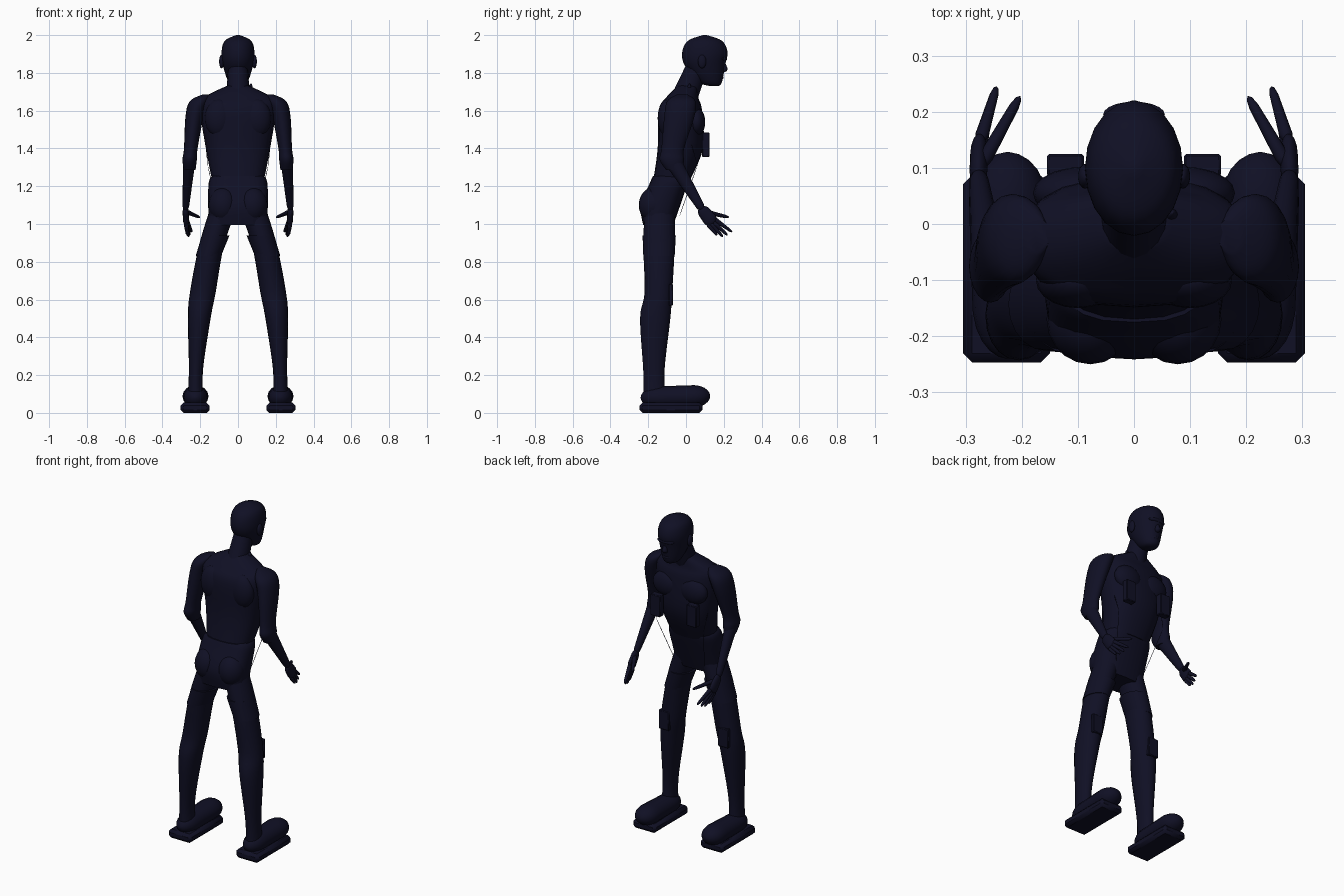
import bpy, bmesh, math
from mathutils import Vector

default_cube = bpy.data.objects.get("Cube")
if default_cube:
    bpy.data.objects.remove(default_cube, do_unlink=True)

navy = bpy.data.materials.new("dark_navy")
navy.use_nodes = True
navy.diffuse_color = (.005, .005, .018, 1)
navy.node_tree.nodes["Principled BSDF"].inputs["Base Color"].default_value = navy.diffuse_color


def finish(name, bm, angle=50):
    bmesh.ops.recalc_face_normals(bm, faces=bm.faces)
    mesh = bpy.data.meshes.new(name)
    bm.to_mesh(mesh)
    bm.free()
    mesh.materials.append(navy)
    part = bpy.data.objects.new(name, mesh)
    bpy.context.collection.objects.link(part)
    bpy.ops.object.select_all(action="DESELECT")
    part.select_set(True)
    bpy.context.view_layer.objects.active = part
    bpy.ops.object.shade_smooth_by_angle(angle=math.radians(angle))
    return part


def skin(name, rings, square=1, sides=20):
    """Join rings given as (centre, width axis, depth axis)."""
    bm = bmesh.new()
    loops = []
    for centre, across, deep in rings:
        loop = []
        for k in range(sides):
            angle = math.tau * k / sides
            c, s = math.cos(angle), math.sin(angle)
            c, s = math.copysign(abs(c) ** square, c), math.copysign(abs(s) ** square, s)
            loop.append(bm.verts.new(centre + across * c + deep * s))
        loops.append(loop)
    for lower, upper in zip(loops, loops[1:]):
        for k in range(sides):
            n = (k + 1) % sides
            bm.faces.new((lower[k], lower[n], upper[n], upper[k]))
    bm.faces.new(loops[0])
    bm.faces.new(loops[-1])
    return finish(name, bm)


def level_loft(name, keys, side=1, square=1, steps=5):
    """Smoothly blend level sections of (x, y, z, half width, half depth)."""
    rings = []
    padded = [keys[0], *keys, keys[-1]]
    for before, start, end, after in zip(padded, padded[1:], padded[2:], padded[3:] + [keys[-1]]):
        for step in range(steps + 1):
            t = step / steps
            x, y, z, width, depth = (
                b + (c - a) * t / 2 + (a - b * 5 / 2 + c * 2 - d / 2) * t * t
                + ((b - c) * 3 + d - a) / 2 * t ** 3
                for a, b, c, d in zip(before, start, end, after))
            if step < steps or end is keys[-1]:
                rings.append((Vector((x * side, y, z)), Vector((width, 0, 0)), Vector((0, depth, 0))))
        if end is keys[-1]:
            break
    return skin(name, rings, square)


def limb(name, start, end, start_size, end_size, side=1, cap=.15, sides=16):
    """Tapered, round-ended bar between two points."""
    start, end = (Vector((p[0] * side, p[1], p[2])) for p in (start, end))
    direction = (end - start).normalized()
    across = Vector((1, 0, 0))
    across = (across - direction * direction.x).normalized()
    deep = direction.cross(across)
    rings = []
    for i in range(sides + 1):
        t = (1 - math.cos(math.pi * i / sides)) / 2
        inset = 1 - min(1, min(t, 1 - t) / cap)
        dome = max(.05, math.sqrt(1 - inset * inset))
        width, depth = (a + (b - a) * t for a, b in zip(start_size, end_size))
        rings.append((start.lerp(end, t), across * width * dome, deep * depth * dome))
    return skin(name, rings, sides=sides)


def solid(name, centre, size, is_ball=True, bevel=.004):
    """Ellipsoid by half sizes, or bevelled block by full sizes."""
    bm = bmesh.new()
    if is_ball:
        bmesh.ops.create_uvsphere(bm, u_segments=20, v_segments=12, radius=1)
    else:
        bmesh.ops.create_cube(bm, size=1)
    for vert in bm.verts:
        vert.co = Vector(centre) + vert.co * Vector(size)
    part = finish(name, bm, 50 if is_ball else 30)
    if not is_ball:
        modifier = part.modifiers.new("soft_edges", "BEVEL")
        modifier.width = bevel
    return part


# Head
level_loft("head", [(0, .15, 1.73, .02, .02), (0, .13, 1.75, .05, .06), (0, .1, 1.84, .08, .107),
                    (0, .1, 1.91, .087, .12), (0, .1, 1.97, .07, .09), (0, .1, 2, .01, .01)])
limb("nose", (0, .18, 1.88), (0, .207, 1.805), (.01, .015), (.018, .02), cap=.2)
solid("brow", (0, .195, 1.875), (.055, .023, .014))
solid("lips", (0, .18, 1.775), (.027, .018, .012))

# Neck and leaning torso
limb("neck", (0, -.02, 1.64), (0, .07, 1.86), (.065, .07), (.05, .055))
level_loft("torso", [(0, .01, 1.735, .05, .05), (0, -.02, 1.67, .18, .085), (0, -.03, 1.6, .2, .115),
                     (0, -.03, 1.4, .17, .12), (0, -.08, 1.22, .135, .095)], square=.85)
limb("collar_flap", (.05, .01, 1.66), (.07, .02, 1.745), (.04, .03), (.004, .004))

# Pelvis garment with a flat lower hem
level_loft("pelvis", [(0, -.08, 1.255, .135, .095), (0, -.09, 1.22, .155, .1), (0, -.135, 1.1, .158, .105),
                      (0, -.147, .995, .152, .08)], square=.75)

elbow, wrist, palm_end = (.257, -.08, 1.35), (.278, .09, 1.07), (.275, .145, 1)
finger_tips = {
    "index_finger": (.245, .245, .957),
    "middle_finger": (.255, .22, .94),
    "ring_finger": (.262, .195, .932),
    "little_finger": (.268, .165, .94),
}

for side, word in ((1, "left_"), (-1, "right_")):
    # Body masses and ear
    solid(word + "pectoral", (side * .09, .055, 1.54), (.09, .047, .075))
    solid(word + "shoulder_blade", (side * .1, -.1, 1.56), (.075, .05, .1))
    solid(word + "buttock", (side * .078, -.17, 1.1), (.078, .08, .095))
    solid(word + "ear", (side * .087, .085, 1.86), (.013, .022, .036))

    # Sleeve and forearm
    level_loft(word + "sleeve", [(.17, -.02, 1.685, .02, .03), (.205, -.025, 1.65, .05, .075),
                                 (.23, -.035, 1.57, .048, .08), (.25, -.07, 1.4, .036, .06),
                                 (.256, -.075, 1.34, .038, .064), (.256, -.06, 1.285, .031, .045)], side)
    limb(word + "forearm", elbow, wrist, (.034, .045), (.016, .02), side, cap=.1)

    # Hand
    limb(word + "palm", (.278, .075, 1.09), palm_end, (.016, .03), (.016, .04), side, cap=.3)
    for i, (finger, tip) in enumerate(finger_tips.items()):
        knuckle = (palm_end[0], palm_end[1] - i * .01, palm_end[2] + .03 - i * .01)
        limb(word + finger, knuckle, tip, (.013, .013), (.007, .007), side, sides=8)
    limb(word + "thumb", (.275, .1, 1.065), (.203, .228, 1.035), (.014, .014), (.008, .008), side, sides=8)

    # Leg, trouser edge and knee pad
    level_loft(word + "leg", [(.085, -.14, 1.06, .07, .08), (.142, -.143, .88, .066, .083),
                              (.186, -.146, .64, .068, .073), (.205, -.163, .5, .06, .08),
                              (.223, -.17, .22, .037, .056), (.225, -.165, .05, .045, .06)], side)
    level_loft(word + "trouser_edge", [(.118, -.142, .94, .073, .088), (.157, -.143, .83, .067, .083)],
               side, steps=2)
    solid(word + "knee_pad", (side * .2, -.08, .625), (.07, .022, .115), is_ball=False)

    # Shoe and sole
    limb(word + "shoe", (.225, -.24, .08), (.225, .128, .09), (.06, .057), (.072, .06), side, cap=.25)
    solid(word + "sole", (side * .2275, -.08, .027), (.155, .333, .054), is_ball=False, bevel=.016)

    # Chest plate and hanging cord
    solid(word + "chest_plate", (side * .122, .105, 1.42), (.066, .04, .13), is_ball=False)
    cord = [(.17, .03, 1.42), (.16, .06, 1.31), (.1, -.035, 1.04)]
    for label, start, end in zip(("upper_cord", "lower_cord"), cord, cord[1:]):
        limb(word + label, start, end, (.0015, .0015), (.0015, .0015), side, sides=6)
